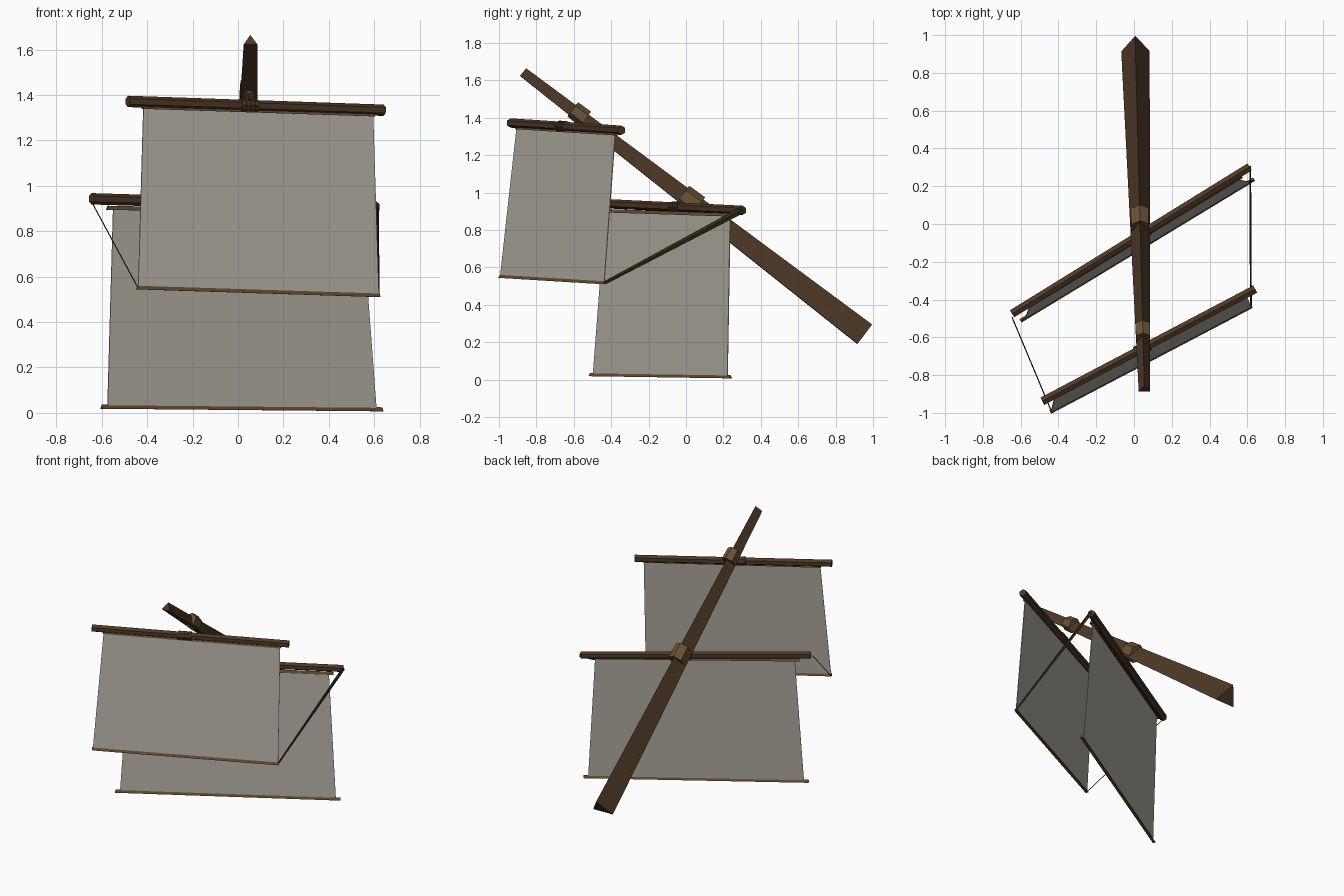
import bpy, math
from mathutils import Vector

if "Cube" in bpy.data.objects:
    bpy.data.objects.remove(bpy.data.objects["Cube"])


def paint(name, rgb):
    m = bpy.data.materials.new(name)
    m.diffuse_color = (*rgb, 1)
    m.use_nodes = True
    m.node_tree.nodes["Principled BSDF"].inputs["Base Color"].default_value = m.diffuse_color
    return m


WOOD = paint("dark wood", (0.075, 0.04, 0.019))
TRIM = paint("trim wood", (0.12, 0.065, 0.027))
LASH = paint("lashing tan", (0.145, 0.088, 0.038))
CLOTH = paint("sail cloth", (0.45, 0.43, 0.37))
ROPE = paint("dark rope", (0.026, 0.022, 0.008))


def make(name, verts, faces, mat):
    me = bpy.data.meshes.new(name)
    me.from_pydata(verts, [], faces)
    me.materials.append(mat)
    ob = bpy.data.objects.new(name, me)
    bpy.context.collection.objects.link(ob)
    return ob


def prism(name, a, b, size_a, size_b, n, mat, spin=0.0):
    """Tapered n-sided bar from a to b; each size is (half width, half height)."""
    a, b = Vector(a), Vector(b)
    d = (b - a).normalized()
    side = d.cross(Vector((0, 0, 1))).normalized()
    up = side.cross(d)
    verts = []
    for p, (w, h) in ((a, size_a), (b, size_b)):
        for i in range(n):
            t = math.pi / 2 + spin + 2 * math.pi * i / n
            verts.append(p + side * w * math.cos(t) + up * h * math.sin(t))
    faces = [(i, (i + 1) % n, n + (i + 1) % n, n + i) for i in range(n)]
    faces += [tuple(reversed(range(n))), tuple(range(n, 2 * n))]
    return make(name, verts, faces, mat)


def sail(name, tl, tr, br, bl):
    ob = make(name, [Vector(p) for p in (bl, br, tr, tl)], [(0, 1, 2, 3)], CLOTH)
    s = ob.modifiers.new("thickness", "SOLIDIFY")
    s.thickness, s.offset = 0.004, 0


# Raking three-sided mast, ridge upward
mast_low, mast_top = Vector((0.007, 0.942, 0.226)), Vector((0.055, -0.876, 1.637))
prism("mast", mast_low, mast_top, (0.087, 0.087), (0.035, 0.035), 3, WOOD)
mast_dir = (mast_top - mast_low).normalized()

# Two rigs: yard ends, sail corners (tl, tr, br, bl), spar overhangs, collar place and size
rigs = [
    ("lower", (-0.645, -0.475, 0.943), (0.612, 0.302, 0.905),
     ((-0.55, -0.43, 0.90), (0.545, 0.237, 0.878), (0.61, 0.222, 0.013), (-0.575, -0.497, 0.024)),
     0.03, 0.51, 0.062),
    ("upper", (-0.485, -0.938, 1.372), (0.641, -0.345, 1.333),
     ((-0.417, -0.905, 1.345), (0.595, -0.378, 1.312), (0.62, -0.437, 0.516), (-0.44, -0.993, 0.55)),
     0.004, 0.837, 0.05),
]
for name, left, right, corners, over, place, r in rigs:
    left, right = Vector(left), Vector(right)
    prism(name + "_yard", left, right, (0.025, 0.025), (0.025, 0.025), 6, WOOD)
    sail(name + "_sail", *corners)
    tl, tr, br, bl = (Vector(c) for c in corners)
    # Thin spars along head and foot
    for part, p, q in (("head_spar", tl, tr), ("foot_spar", bl, br)):
        d = (q - p).normalized() * over
        prism(f"{name}_{part}", p - d, q + d, (0.012, 0.012), (0.012, 0.012), 3, TRIM)
    # Six-sided collar around the mast
    c = mast_low.lerp(mast_top, place) + Vector((0, 0.008, 0.012))
    prism(name + "_collar", c - mast_dir * r * 0.85, c + mast_dir * r * 0.85,
          (r * 0.9, r), (r * 0.85, r * 0.95), 6, LASH)
    # Lashing rings on the yard below the collar
    mid = left.lerp(right, (0.045 - left.x) / (right.x - left.x))
    yd = (right - left).normalized()
    for i in range(4):
        m = mid + yd * (i - 1.5) * 0.022
        prism(f"{name}_lashing_{i + 1}", m - yd * 0.009, m + yd * 0.009,
              (0.03, 0.03), (0.03, 0.03), 8, WOOD)

# Sheets from the lower yard to the feet of the upper sail
prism("left_sheet", (-0.645, -0.495, 0.93), (-0.44, -0.985, 0.55),
      (0.003, 0.003), (0.003, 0.003), 4, ROPE)
prism("right_sheet", (0.615, 0.302, 0.908), (0.619, -0.437, 0.516),
      (0.005, 0.018), (0.005, 0.009), 4, ROPE)
